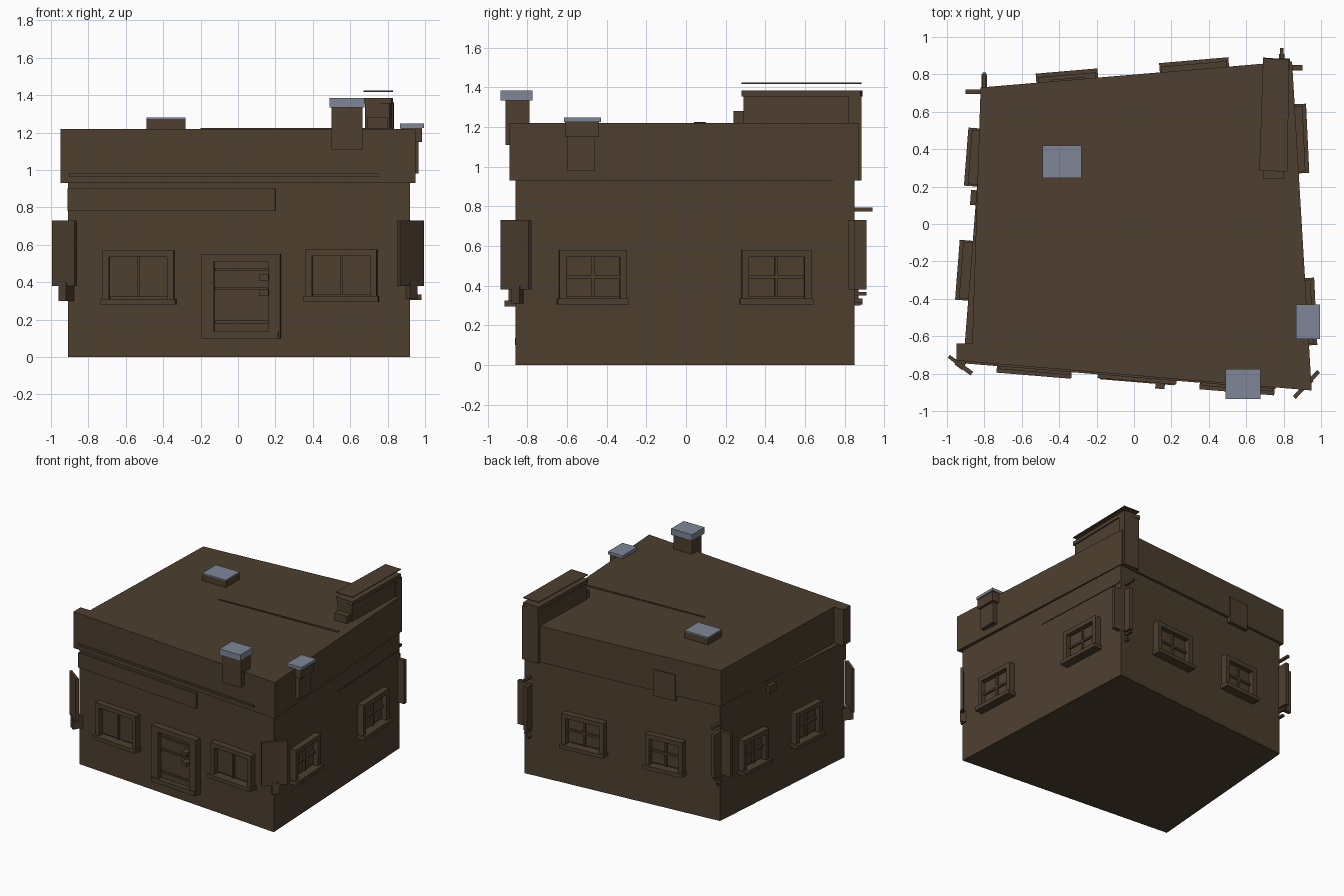
import bpy
from mathutils import Vector

cube = bpy.data.objects.get("Cube")
if cube:
    bpy.data.objects.remove(cube, do_unlink=True)


def material(name, rgb):
    m = bpy.data.materials.new(name)
    m.use_nodes = True
    m.diffuse_color = (*rgb, 1)
    m.node_tree.nodes["Principled BSDF"].inputs["Base Color"].default_value = (*rgb, 1)
    return m


BROWN = material("dark_brown", (0.075, 0.050, 0.029))
METAL = material("blue_grey_metal", (0.21, 0.24, 0.31))


def prism(name, plan, z0, z1, mat=BROWN):
    """Extrude a counter-clockwise plan outline between two heights."""
    n = len(plan)
    verts = [(p[0], p[1], z) for z in (z0, z1) for p in plan]
    faces = [tuple(reversed(range(n))), tuple(range(n, 2 * n))]
    faces += [(i, (i + 1) % n, n + (i + 1) % n, n + i) for i in range(n)]
    mesh = bpy.data.meshes.new(name)
    mesh.from_pydata(verts, [], faces)
    mesh.materials.append(mat)
    ob = bpy.data.objects.new(name, mesh)
    bpy.context.collection.objects.link(ob)
    return ob


def box(name, x0, x1, y0, y1, z0, z1, mat=BROWN):
    return prism(name, [(x0, y0), (x1, y0), (x1, y1), (x0, y1)], z0, z1, mat)


# Skewed wall corners, counter-clockwise from the front
FL, FR = Vector((-0.91, -0.71)), Vector((0.92, -0.86))
BR, BL = Vector((0.84, 0.85)), Vector((-0.80, 0.71))
WALLS = {"front": (FL, FR, 0), "right": (FR, BR, 1),
         "back": (BR, BL, 0), "left": (BL, FL, 1)}


def on_wall(name, wall, u0, u1, z0, z1, d0, d1, mat=BROWN):
    """Block on a wall: u is the world x or y along it, d the distance out."""
    a, b, axis = WALLS[wall]
    along = (b - a).normalized()
    out = Vector((along.y, -along.x))
    p, q = [a + (b - a) * ((u - a[axis]) / (b[axis] - a[axis])) for u in (u0, u1)]
    if (q - p).dot(along) < 0:
        p, q = q, p
    return prism(name, [p + out * d1, q + out * d1, q + out * d0, p + out * d0], z0, z1, mat)


def window(name, wall, u0, u1, z0, z1, rows):
    t, out = 0.035, 0.05
    on_wall(name + "_pane", wall, u0 + t, u1 - t, z0 + t, z1 - t, 0, 0.01)
    for side, a in (("a", u0), ("b", u1 - t)):
        on_wall(name + "_jamb_" + side, wall, a, a + t, z0, z1, 0, out)
    on_wall(name + "_head", wall, u0, u1, z1 - t, z1, 0, out)
    on_wall(name + "_sill", wall, u0 - 0.01, u1 + 0.01, z0 - 0.005, z0 + 0.025, 0, 0.07)
    mid = (u0 + u1) / 2
    on_wall(name + "_mullion", wall, mid - 0.008, mid + 0.008, z0 + t, z1 - t, 0, 0.025)
    for r in range(1, rows):
        z = z0 + (z1 - z0) * r / rows
        on_wall(name + "_bar", wall, u0 + t, u1 - t, z - 0.008, z + 0.008, 0, 0.025)


# Main body, and the upper band with its projecting front end
prism("walls", [FL, FR, BR, BL], 0, 0.93)
prism("upper_band", [(-0.95, -0.73), (0.95, -0.89), (0.845, 0.87), (-0.82, 0.73),
                     (-0.865, -0.64), (-0.95, -0.64)], 0.93, 1.22)
on_wall("front_ledge", "front", -0.90, 0.76, 0.965, 0.98, 0, 0.035)
on_wall("front_sign_board", "front", -0.91, 0.20, 0.78, 0.90, 0, 0.015)
on_wall("right_seam", "right", 0.0, 0.84, 0.785, 0.795, 0, 0.006)
prism("roof_seam", [(-0.2, 0.04), (0.83, 0.08), (0.83, 0.10), (-0.2, 0.05)], 1.215, 1.225)
on_wall("back_vent_panel", "back", -0.44, -0.26, 0.89, 1.10, 0, 0.03)
on_wall("left_vent", "left", 0.10, 0.18, 0.84, 0.90, 0, 0.03)

# Windows
window("front_window_a", "front", -0.72, -0.34, 0.285, 0.57, 1)
window("front_window_b", "front", 0.365, 0.745, 0.30, 0.575, 1)
for wall, spans in (("right", ((-0.64, -0.30), (0.28, 0.63))),
                    ("back", ((-0.51, -0.20), (0.15, 0.50))),
                    ("left", ((-0.40, -0.10), (0.21, 0.50)))):
    for i, (u0, u1) in enumerate(spans):
        window(wall + "_window_" + "ab"[i], wall, u0, u1, 0.31, 0.58, 2)

# Door with frame, rails and handles
on_wall("door_leaf", "front", -0.13, 0.17, 0.13, 0.52, 0, 0.02)
for u in (-0.19, 0.165):
    on_wall("door_jamb", "front", u, u + 0.065, 0.10, 0.55, 0, 0.055)
on_wall("door_head", "front", -0.19, 0.23, 0.51, 0.55, 0, 0.055)
on_wall("door_step", "front", -0.18, 0.22, 0.10, 0.135, 0, 0.06)
for z in (0.18, 0.36, 0.46):
    on_wall("door_rail", "front", -0.12, 0.16, z, z + 0.015, 0, 0.03)
for z in (0.33, 0.41):
    on_wall("door_handle", "front", 0.12, 0.17, z, z + 0.03, 0, 0.085)

# Diagonal boards on the front corners
prism("front_left_board", [(-0.985, -0.70), (-0.995, -0.715), (-0.875, -0.81), (-0.86, -0.79)], 0.38, 0.73)
prism("front_right_board", [(0.85, -0.92), (0.865, -0.935), (0.995, -0.795), (0.98, -0.78)], 0.38, 0.73)
# Stays holding the front boards
prism("front_left_stay", [(-0.96, -0.75), (-0.92, -0.78), (-0.87, -0.70), (-0.90, -0.68)], 0.30, 0.40)
prism("front_right_stay", [(0.92, -0.88), (0.96, -0.84), (0.92, -0.82), (0.89, -0.85)], 0.31, 0.40)

# Winged boards on the back corners
box("back_left_board_x", -0.90, -0.79, 0.695, 0.72, 0.38, 0.73)
box("back_left_board_y", -0.815, -0.785, 0.69, 0.80, 0.38, 0.73)
box("back_right_board_x", 0.80, 0.90, 0.82, 0.85, 0.38, 0.73)
box("back_right_board_y", 0.775, 0.805, 0.81, 0.91, 0.38, 0.73)
for z, reach in ((0.775, 0.94), (0.35, 0.91), (0.30, 0.88)):
    box("back_right_hook", 0.78, 0.80, 0.82, reach, z, z + 0.018)
    box("back_left_hook", -0.81, -0.79, 0.69, reach - 0.13, z, z + 0.018)

# Front chimney
box("front_chimney", 0.50, 0.665, -0.91, -0.79, 1.11, 1.335)
box("front_chimney_cap", 0.49, 0.675, -0.935, -0.775, 1.335, 1.385, METAL)

# Side chimney hung on the right wall
box("side_chimney", 0.88, 0.965, -0.60, -0.46, 0.98, 1.16)
box("side_chimney_head", 0.87, 0.985, -0.61, -0.44, 1.15, 1.225)
box("side_chimney_cap", 0.865, 0.995, -0.615, -0.43, 1.225, 1.247, METAL)

# Roof vent
box("roof_vent", -0.49, -0.28, 0.245, 0.42, 1.22, 1.272)
box("roof_vent_cap", -0.49, -0.28, 0.245, 0.42, 1.272, 1.28, METAL)

# Long back chimney with rim, step and raised thin cover
prism("back_chimney", [(0.68, 0.29), (0.81, 0.29), (0.82, 0.85), (0.70, 0.85)], 1.0, 1.36)
prism("back_chimney_rim", [(0.67, 0.285), (0.82, 0.28), (0.83, 0.88), (0.69, 0.89)], 1.355, 1.385)
prism("back_chimney_post", [(0.695, 0.82), (0.83, 0.82), (0.835, 0.885), (0.695, 0.885)], 0.93, 1.36)
box("back_chimney_step", 0.69, 0.80, 0.24, 0.30, 1.22, 1.28)
prism("back_chimney_cover", [(0.67, 0.285), (0.82, 0.28), (0.83, 0.88), (0.69, 0.885)], 1.418, 1.424)
